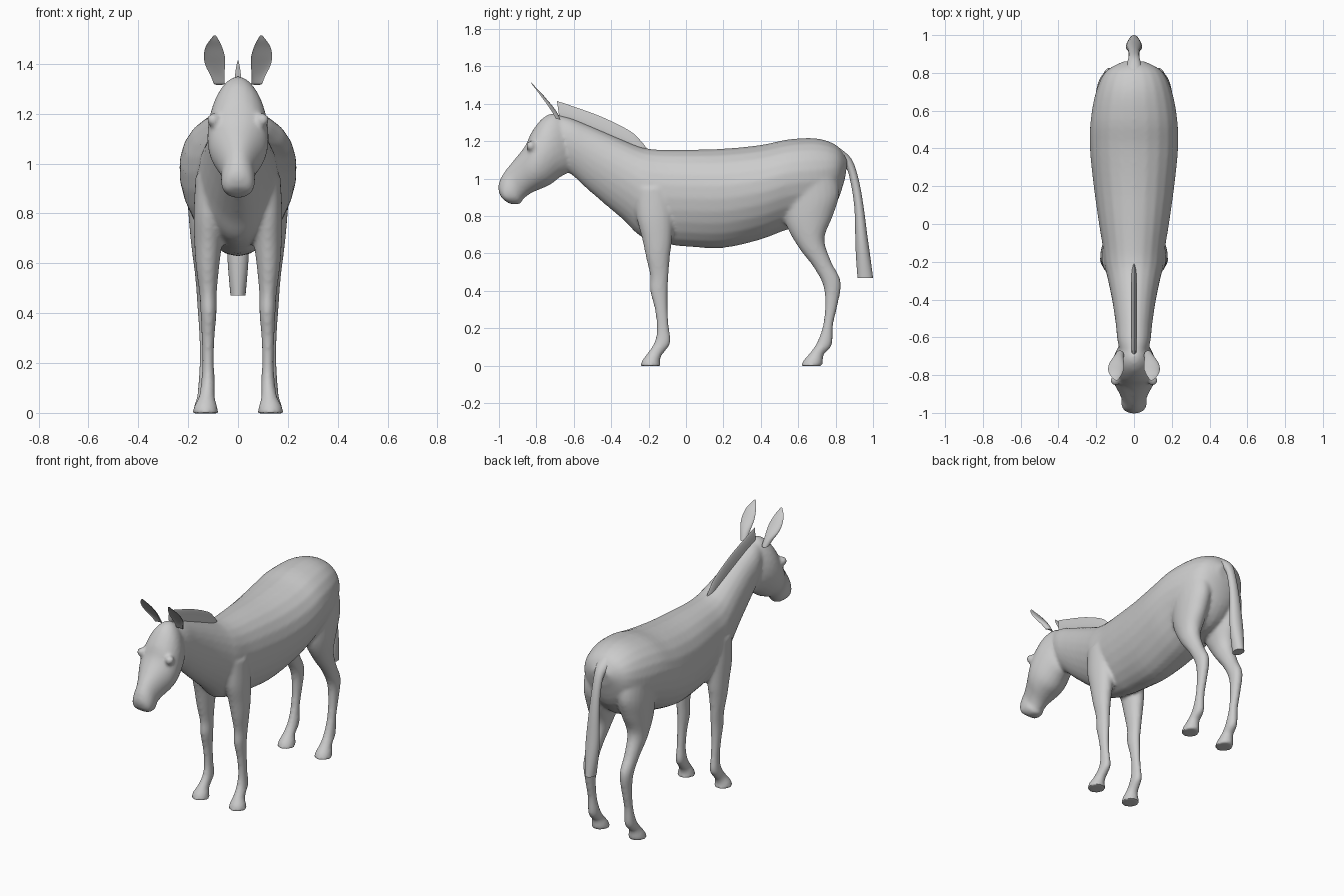
import bpy, bmesh, math
from mathutils import Vector


def spline(a, b, c, d, t):
    return 0.5 * (2*b + (c - a)*t + (2*a - 5*b + 4*c - d)*t*t + (3*b - a - 3*c + d)*t**3)


def loft(bm, rows, x=0.0, side=1, egg=0.0, cup=0.0, n=24, sub=4):
    """Skin ovals; row = edge point A (y,z), edge point B (y,z), half width, optional x offset."""
    rows = [Vector((r[0], r[1], r[2], r[3], r[4], r[5] if len(r) > 5 else x)[i] for i in range(6)) for r in rows]
    rows = [rows[0]] + rows + [rows[-1]]
    fine = []
    for i in range(1, len(rows) - 2):
        fine += [spline(*rows[i-1:i+3], s / sub) for s in range(sub)]
    fine.append(rows[-1])
    rings = []
    for ay, az, by, bz, w, ox in fine:
        a, b = Vector((0, ay, az)), Vector((0, by, bz))
        ring = []
        for k in range(n):
            t = 2 * math.pi * k / n
            s, c = math.sin(t), math.cos(t)
            p = (a + b) / 2 + (a - b) / 2 * c
            if c > 0:
                p += (b - a) * cup * c
            p.x = side * (ox + w * s * (1 + egg * c))
            ring.append(bm.verts.new(p))
        rings.append(ring)
    faces = [bm.faces.new((r[k], r[(k+1) % n], q[(k+1) % n], q[k]))
             for r, q in zip(rings, rings[1:]) for k in range(n)]
    faces += [bm.faces.new(rings[0]), bm.faces.new(rings[-1])]
    bmesh.ops.recalc_face_normals(bm, faces=faces)


def finish(bm, name):
    me = bpy.data.meshes.new(name)
    bm.to_mesh(me)
    bm.free()
    ob = bpy.data.objects.new(name, me)
    bpy.context.collection.objects.link(ob)
    bpy.ops.object.select_all(action='DESELECT')
    bpy.context.view_layer.objects.active = ob
    ob.select_set(True)
    return ob


# Trunk and neck: top point, bottom point, half width
trunk = [
    (.865, 1.10, .85, 1.00, .06), (.81, 1.175, .80, .86, .15), (.70, 1.215, .70, .76, .20),
    (.55, 1.21, .55, .73, .228), (.40, 1.18, .40, .675, .232), (.20, 1.16, .20, .63, .212),
    (0, 1.155, 0, .637, .184), (-.13, 1.155, -.10, .65, .165), (-.20, 1.16, -.24, .69, .155),
    (-.26, 1.175, -.33, .775, .138), (-.38, 1.225, -.43, .86, .115), (-.52, 1.285, -.54, .955, .096),
    (-.62, 1.325, -.61, 1.02, .087), (-.69, 1.34, -.68, 1.06, .07)]
# Head: brow line to jaw line
head = [
    (-.63, 1.31, -.60, 1.10, .05), (-.70, 1.35, -.62, 1.04, .085), (-.765, 1.325, -.67, 1.01, .112),
    (-.825, 1.25, -.73, .965, .123), (-.86, 1.175, -.79, .94, .115), (-.915, 1.105, -.84, .915, .086),
    (-.96, 1.05, -.875, .885, .067), (-.992, 1.0, -.885, .865, .069), (-1.004, .95, -.93, .863, .062),
    (-.992, .905, -.96, .875, .045)]
# Legs: front edge, back edge, half width, x
foreleg = [
    (-.27, .95, -.08, .95, .055, .115), (-.265, .80, -.07, .80, .06, .118), (-.235, .68, -.075, .67, .055, .12),
    (-.214, .58, -.086, .58, .046, .122), (-.192, .48, -.093, .48, .035, .12), (-.192, .40, -.098, .40, .032, .118),
    (-.167, .30, -.098, .30, .026, .12), (-.157, .20, -.09, .20, .023, .12), (-.167, .13, -.083, .12, .028, .12),
    (-.20, .075, -.13, .055, .032, .125), (-.233, .03, -.14, .02, .047, .13), (-.245, -.003, -.132, -.003, .052, .13)]
hindleg = [
    (.50, 1.0, .80, 1.05, .085, .115), (.52, .85, .82, .92, .085, .118), (.54, .74, .785, .80, .075, .122),
    (.61, .62, .74, .68, .055, .13), (.68, .53, .775, .56, .042, .13), (.733, .43, .828, .45, .036, .128),
    (.743, .33, .812, .33, .029, .128), (.733, .22, .787, .22, .026, .128), (.703, .13, .78, .11, .031, .128),
    (.668, .075, .737, .06, .034, .13), (.63, .03, .732, .02, .047, .13), (.614, -.003, .728, -.003, .052, .13)]

# Body: overlapping volumes fused and smoothed
bm = bmesh.new()
loft(bm, trunk, egg=.15)
loft(bm, head)
for s in (1, -1):
    loft(bm, foreleg, side=s)
    loft(bm, hindleg, side=s)
    # Brow bump over the eye
    eye = bmesh.ops.create_uvsphere(bm, u_segments=12, v_segments=8, radius=.028)['verts']
    bmesh.ops.translate(bm, verts=eye, vec=(s * .098, -.828, 1.175))
body = finish(bm, "body")
rm = body.modifiers.new("fuse", 'REMESH')
rm.mode = 'VOXEL'
rm.voxel_size = .01
rm.use_smooth_shade = True
sm = body.modifiers.new("soften", 'SMOOTH')
sm.factor, sm.iterations = .5, 7
for m in ("fuse", "soften"):
    bpy.ops.object.modifier_apply(modifier=m)
bpy.ops.object.shade_smooth_by_angle(angle=math.radians(50))

# Ears: cupped leaves, inner side to the front
ear = [
    (-.72, 1.325, -.67, 1.315, .022, .075), (-.74, 1.355, -.69, 1.355, .028, .083),
    (-.765, 1.395, -.715, 1.39, .039, .091), (-.79, 1.435, -.745, 1.425, .042, .095),
    (-.815, 1.475, -.775, 1.46, .033, .097), (-.83, 1.502, -.805, 1.49, .017, .095),
    (-.833, 1.517, -.825, 1.512, .003, .093)]
for s, name in ((1, "ear_left"), (-1, "ear_right")):
    bm = bmesh.new()
    loft(bm, ear, side=s, cup=.65)
    finish(bm, name)
    bpy.ops.object.shade_smooth_by_angle(angle=math.radians(60))

# Upright mane: a thin tapering crest
mane = [
    (-.69, 1.415, -.675, 1.31, .011), (-.60, 1.385, -.59, 1.29, .012), (-.45, 1.33, -.45, 1.23, .012),
    (-.30, 1.255, -.31, 1.17, .012), (-.24, 1.20, -.26, 1.14, .011), (-.205, 1.155, -.22, 1.13, .006)]
bm = bmesh.new()
loft(bm, mane, n=16, egg=-.5)
finish(bm, "mane")
bpy.ops.object.shade_smooth_by_angle(angle=math.radians(60))

# Tail: hangs from the rump with a cut-off tuft
tail = [
    (.80, 1.09, .82, 1.165, .05), (.855, 1.06, .885, 1.105, .032), (.88, .98, .922, 1.0, .028),
    (.90, .85, .948, .86, .033), (.905, .70, .969, .70, .042), (.908, .60, .983, .60, .041),
    (.917, .47, 1.0, .47, .030)]
bm = bmesh.new()
loft(bm, tail)
finish(bm, "tail")
bpy.ops.object.shade_smooth_by_angle(angle=math.radians(50))
